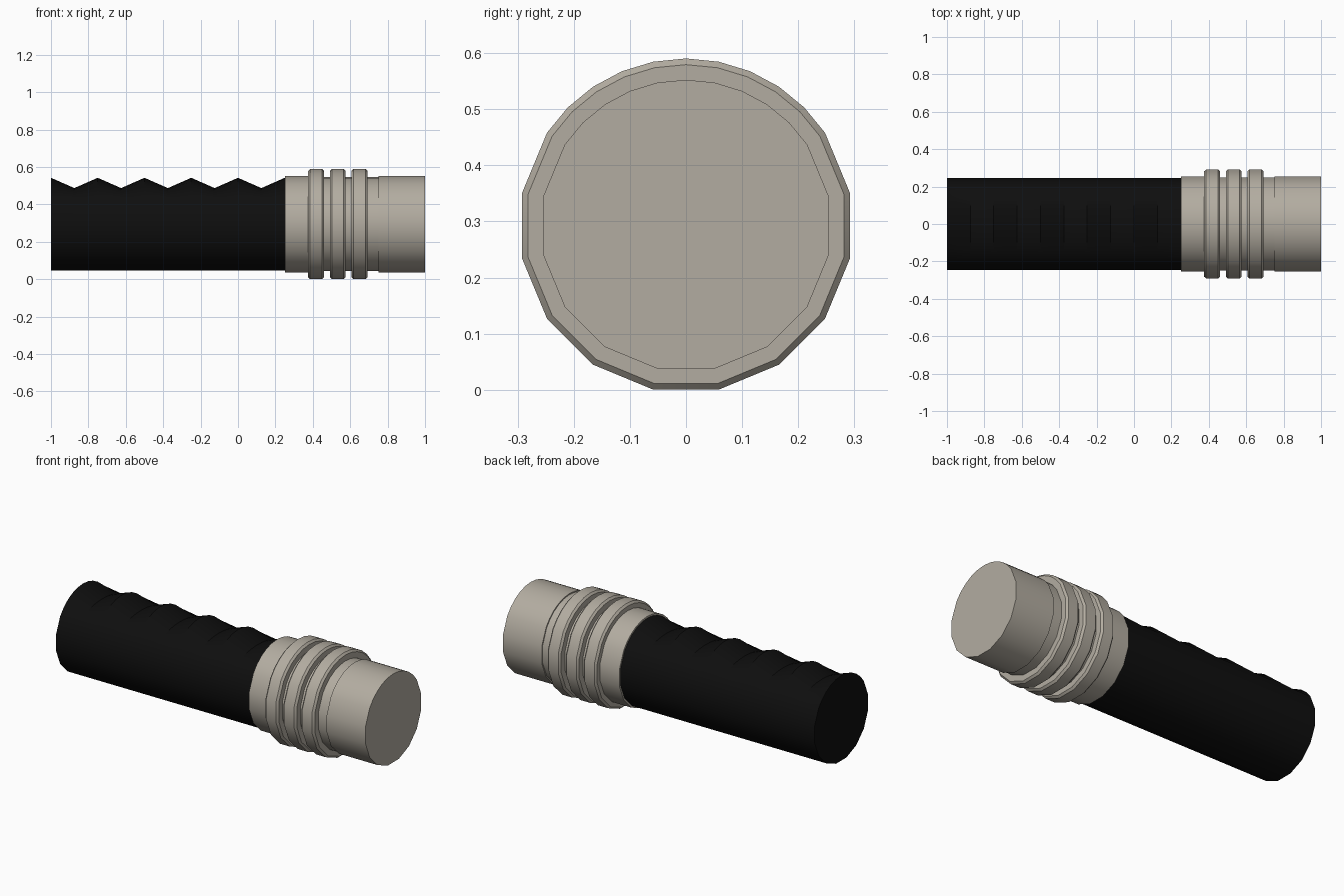
import bpy, bmesh, math

if "Cube" in bpy.data.objects:
    bpy.data.objects.remove(bpy.data.objects["Cube"])

CZ = 0.2925  # height of the long axis

# 16 sides, with extra points that round off the top
ANGLES = sorted([11.25 + 22.5 * i for i in range(16)] + [45, 67.5, 90, 112.5, 135])


def material(name, rgb):
    m = bpy.data.materials.new(name)
    m.diffuse_color = (*rgb, 1)
    m.use_nodes = True
    m.node_tree.nodes["Principled BSDF"].inputs["Base Color"].default_value = m.diffuse_color
    return m


BLACK = material("black rubber", (0.0045, 0.0045, 0.0045))
METAL = material("warm grey metal", (0.45, 0.415, 0.355))


def loft(name, sections, mat):
    """Skin rings along x; each section is (x, radius, dip of the top)."""
    bm = bmesh.new()
    rings = []
    low = math.sin(math.radians(33.75))
    for x, r, dip in sections:
        ring = []
        for deg in ANGLES:
            a = math.radians(deg)
            s = math.sin(a)
            drop = dip * max(0, (s - low) / (1 - low))
            ring.append(bm.verts.new((x, r * math.cos(a), CZ + r * s - drop)))
        rings.append(ring)
    n = len(ANGLES)
    for a, b in zip(rings, rings[1:]):
        for i in range(n):
            j = (i + 1) % n
            bm.faces.new((a[i], a[j], b[j], b[i]))
    bm.faces.new(rings[0])
    bm.faces.new(rings[-1])
    bmesh.ops.recalc_face_normals(bm, faces=bm.faces[:])
    me = bpy.data.meshes.new(name)
    bm.to_mesh(me)
    bm.free()
    me.materials.append(mat)
    ob = bpy.data.objects.new(name, me)
    bpy.context.collection.objects.link(ob)
    bpy.context.view_layer.objects.active = ob
    bpy.ops.object.select_all(action='DESELECT')
    ob.select_set(True)
    bpy.ops.object.shade_smooth_by_angle(angle=math.radians(30))
    return ob


# Grip with finger grooves along the top
loft("grip", [(-1 + 0.125 * i, 0.25, 0.055 * (i % 2)) for i in range(11)], BLACK)

# Metal collar, core and end cap
loft("collar_core_and_cap", [(0.25, 0.26, 0), (0.375, 0.26, 0), (0.375, 0.253, 0),
                             (0.75, 0.253, 0), (0.75, 0.26, 0), (1.0, 0.26, 0)], METAL)

# Three bevelled rings
for k in range(3):
    x0 = 0.375 + 0.116 * k
    x1 = x0 + 0.085
    loft(f"ring_{k + 1}", [(x0, 0.25, 0), (x0, 0.287, 0), (x0 + 0.011, 0.298, 0),
                           (x1 - 0.011, 0.298, 0), (x1, 0.287, 0), (x1, 0.25, 0)], METAL)
